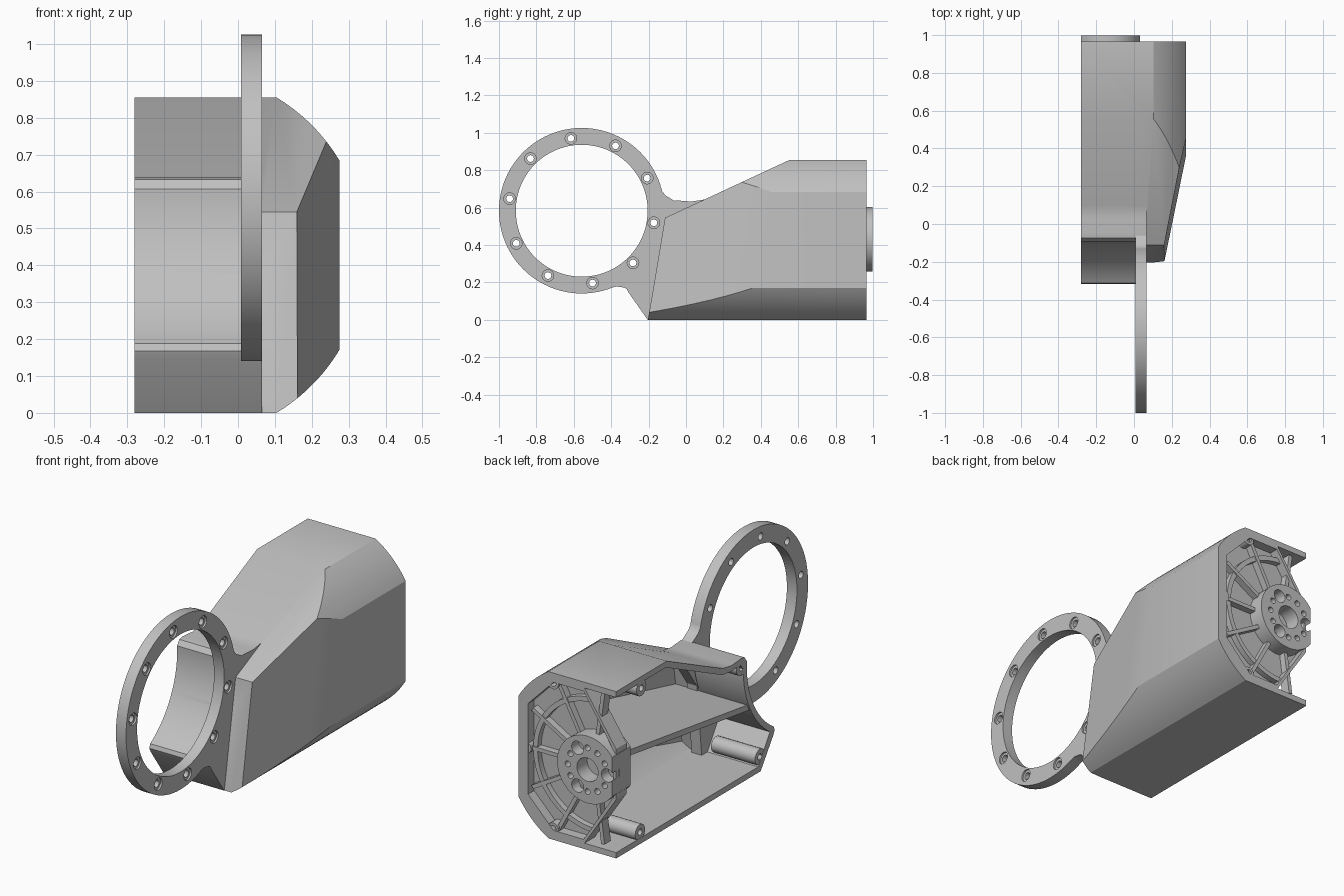
import bpy, bmesh, math
from mathutils import Vector

if "Cube" in bpy.data.objects:
    bpy.data.objects.remove(bpy.data.objects["Cube"])

grey = bpy.data.materials.new("light grey metal")
grey.use_nodes = True
COLOUR = (0.53, 0.53, 0.53, 1)
grey.diffuse_color = COLOUR
grey.node_tree.nodes["Principled BSDF"].inputs["Base Color"].default_value = COLOUR

RY, RZ = -0.5575, 0.583      # ring centre (y, z)
HX, HZ = -0.14, 0.43         # hub centre (x, z)
WALL = 0.03


def circle(cx, cy, r, n=48, a0=0.0, a1=360.0):
    """Points on a circle, or on an arc with both ends when not closed."""
    steps = n if abs(a1 - a0) >= 360 else n - 1
    angles = [math.radians(a0 + (a1 - a0) * i / steps) for i in range(n)]
    return [(cx + r * math.cos(a), cy + r * math.sin(a)) for a in angles]


def prism(name, loops, axis, lo, hi):
    """Extrude one or more closed outlines along x (y,z points) or y (x,z points)."""
    bm = bmesh.new()
    for pts in (loops if isinstance(loops[0], list) else [loops]):
        put = (lambda p, d: (d, p[0], p[1])) if axis == "x" else (lambda p, d: (p[0], d, p[1]))
        a = [bm.verts.new(put(p, lo)) for p in pts]
        b = [bm.verts.new(put(p, hi)) for p in pts]
        bm.faces.new(a)
        bm.faces.new(b[::-1])
        for i in range(len(pts)):
            j = (i + 1) % len(pts)
            bm.faces.new((a[j], a[i], b[i], b[j]))
    bmesh.ops.recalc_face_normals(bm, faces=bm.faces)
    me = bpy.data.meshes.new(name)
    bm.to_mesh(me)
    bm.free()
    me.materials.append(grey)
    ob = bpy.data.objects.new(name, me)
    bpy.context.collection.objects.link(ob)
    return ob


def boolean(ob, other, op, keep=False):
    """Apply a boolean and drop the helper."""
    mod = ob.modifiers.new("cut", "BOOLEAN")
    mod.operation, mod.object, mod.solver = op, other, "EXACT"
    dg = bpy.context.evaluated_depsgraph_get()
    me = bpy.data.meshes.new_from_object(ob.evaluated_get(dg))
    ob.modifiers.clear()
    ob.data = me
    if not keep:
        bpy.data.objects.remove(other)
    return ob


def slice_off(ob, co, no):
    """Cut away everything outside a plane and cap it."""
    bm = bmesh.new()
    bm.from_mesh(ob.data)
    bmesh.ops.remove_doubles(bm, verts=bm.verts, dist=1e-5)
    res = bmesh.ops.bisect_plane(bm, geom=bm.verts[:] + bm.edges[:] + bm.faces[:],
                                 plane_co=co, plane_no=no, clear_outer=True)
    edges = [e for e in res["geom_cut"] if isinstance(e, bmesh.types.BMEdge)]
    bmesh.ops.edgeloop_fill(bm, edges=edges)
    bmesh.ops.recalc_face_normals(bm, faces=bm.faces)
    bm.to_mesh(ob.data)
    bm.free()


def housing_solid(name, t, x_open, y_end):
    """Housing volume, inset by t on every wall."""
    r = 0.465 + t
    top = math.degrees(math.asin((0.607 - t - RZ) / r))
    low = -58 + t * 70
    # Side outline with the concave cradle around the ring
    left = circle(RY, RZ, r, 24, low, top)
    left += [(-0.075 + t, 0.633 - t), (-0.05 + t, 0.638 - t), (0.03, 0.632 - t),
             (0.1 + 0.2 * t, 0.643 - 1.05 * t), (0.759 + 2.37 * t, 0.95),
             (1.3, 0.95), (1.3, -0.1), (-0.135 + 1.22 * t, -0.1)]
    if t == 0:
        left += [(-0.308, 0.147), (-0.318, 0.168)]
    body = prism(name, left, "x", -0.6, 0.065 if t == 0 else 0.01)
    # Side outline with the straight leaning front
    right = [(-0.22 + 1.014 * t, -0.1), (-0.112 + 0.9 * t, 0.545 - 0.684 * t),
             (0.759 + 2.37 * t, 0.95), (1.3, 0.95), (1.3, -0.1)]
    boolean(body, prism("helper", right, "x", 0.03 if t == 0 else 0.0, 0.4), "UNION")
    # Cross-section with rounded chamfers
    R, h = 0.499 - t, 0.4275
    a1 = math.degrees(math.asin((h - t) / R))
    a0 = math.degrees(math.acos((0.428 - t) / R))
    section = [(x_open, t)] + circle(-0.153, h, R, 10, -a1, -a0)
    section += circle(-0.153, h, R, 10, a0, a1) + [(x_open, 2 * h - t)]
    boolean(body, prism("helper", section, "y", -0.7, y_end), "INTERSECT")
    # Slanted front corner
    no = Vector((0.2664, -0.0569, 0.01035)).normalized()
    slice_off(body, Vector((0.16, -0.2, 0.05)) - no * t, no)
    return body


# Hollow housing, open on one side, with an inner shelf and rim bosses
housing = housing_solid("housing", 0, -0.28, 0.965)
cavity = housing_solid("cavity", WALL, -0.5, 1.2)
shelf = prism("inner_shelf", [(0.9, 0.515), (0.9, 0.485), (-0.2, 0.33), (-0.2, 0.36)],
              "x", -0.27, 0.3)
boolean(shelf, cavity, "INTERSECT", keep=True)
spots = [(0.76, 0.795), (0.77, 0.06), (-0.05, 0.59), (-0.2, 0.075)]
bosses = prism("rim_bosses", [circle(y, z, 0.04, 24) for y, z in spots], "x", -0.279, -0.03)
boolean(bosses, prism("helper", [circle(y, z, 0.016, 16) for y, z in spots], "x", -0.4, -0.2),
        "DIFFERENCE")
boolean(housing, cavity, "DIFFERENCE")

# Mounting ring with filleted neck
ring = prism("mounting_ring", circle(RY, RZ, 0.4425, 96), "x", 0.008, 0.065)
neck = [(-0.17, 0.785), (-0.145, 0.71), (-0.11, 0.665), (-0.06, 0.635), (0.0, 0.625),
        (0.05, 0.628), (0.1, 0.643), (0.02, 0.57), (-0.1, 0.4), (-0.14, 0.01), (-0.205, 0.001),
        (-0.275, 0.12), (-0.3, 0.152), (-0.33, 0.172), (-0.37, 0.178), (-0.41, 0.169),
        (-0.46, 0.16)]
boolean(ring, prism("helper", neck, "x", 0.008, 0.065), "UNION")
boolean(ring, prism("helper", circle(RY, RZ, 0.3525, 96), "x", -0.2, 0.3), "DIFFERENCE")
bolts = circle(RY, RZ, 0.391, 10, 98.5, 458.5)
for r, lo in ((0.018, -0.1), (0.031, 0.056)):
    boolean(ring, prism("helper", [circle(y, z, r, 24) for y, z in bolts], "x", lo, 0.2),
            "DIFFERENCE")

# End plate with raised rim
outline = [(-0.09, 0.84), (0.1, 0.84), (0.26, 0.68), (0.26, 0.175),
           (0.1, 0.015), (-0.09, 0.015), (-0.279, 0.3), (-0.279, 0.56)]
inner = [(HX + (x - HX) * 0.9, HZ + (z - HZ) * 0.92) for x, z in outline]
plate = prism("end_plate", outline, "y", 0.88, 0.965)
boolean(plate, prism("helper", inner, "y", 0.915, 1.1), "DIFFERENCE")

# Round step inside the plate
step = prism("plate_step", circle(HX, HZ, 0.345, 64), "y", 0.9, 0.945)
boolean(step, prism("helper", circle(HX, HZ, 0.32, 64), "y", 0.8, 1.1), "DIFFERENCE")
boolean(step, prism("helper", outline, "y", 0.8, 1.1), "INTERSECT")

# Radial ribs
ribs = []
for deg, length in ((0, 0.4), (62, 0.43), (-62, 0.43), (98, 0.39), (-98, 0.39), (30, 0.4), (-30, 0.4)):
    c, s = math.cos(math.radians(deg)), math.sin(math.radians(deg))
    ribs.append([(HX + c * u - s * v, HZ + s * u + c * v)
                 for u, v in ((0.14, -0.01), (length, -0.01), (length, 0.01), (0.14, 0.01))])
prism("plate_ribs", ribs, "y", 0.9, 0.95)

# Screw bosses at the plate corners
screws = [(0.08, 0.8), (0.08, 0.055), (0.235, 0.43)]
posts = prism("plate_bosses", [circle(x, z, 0.03, 24) for x, z in screws], "y", 0.9, 0.962)
boolean(posts, prism("helper", [circle(x, z, 0.016, 16) for x, z in screws], "y", 0.93, 1.1),
        "DIFFERENCE")

# Bearing hub, flattened on the open side, with bore and bolt holes
hub_pts = [p for p in circle(HX, HZ, 0.172, 64) if p[0] > -0.28]
first = [p for p in hub_pts if p[1] >= HZ]
last = [p for p in hub_pts if p[1] < HZ]
dz = math.sqrt(0.172 ** 2 - 0.14 ** 2)
hub = prism("hub", first + [(-0.28, HZ + dz), (-0.28, HZ - dz)] + last, "y", 0.85, 0.998)
boolean(hub, prism("helper", circle(HX, HZ, 0.06, 32), "y", 0.7, 1.2), "DIFFERENCE")
holes = [circle(x, z, 0.034 if i % 4 == 0 else 0.015, 20)
         for i, (x, z) in enumerate(circle(HX, HZ, 0.112, 12, 60, 420))]
boolean(hub, prism("helper", holes, "y", 0.94, 1.2), "DIFFERENCE")

# Smooth curved faces, keep edges sharp
bpy.ops.object.select_all(action="DESELECT")
for ob in bpy.context.collection.objects:
    if ob.type == "MESH" and grey.name in ob.data.materials:
        ob.select_set(True)
        bpy.context.view_layer.objects.active = ob
bpy.ops.object.shade_smooth_by_angle(angle=math.radians(25))
